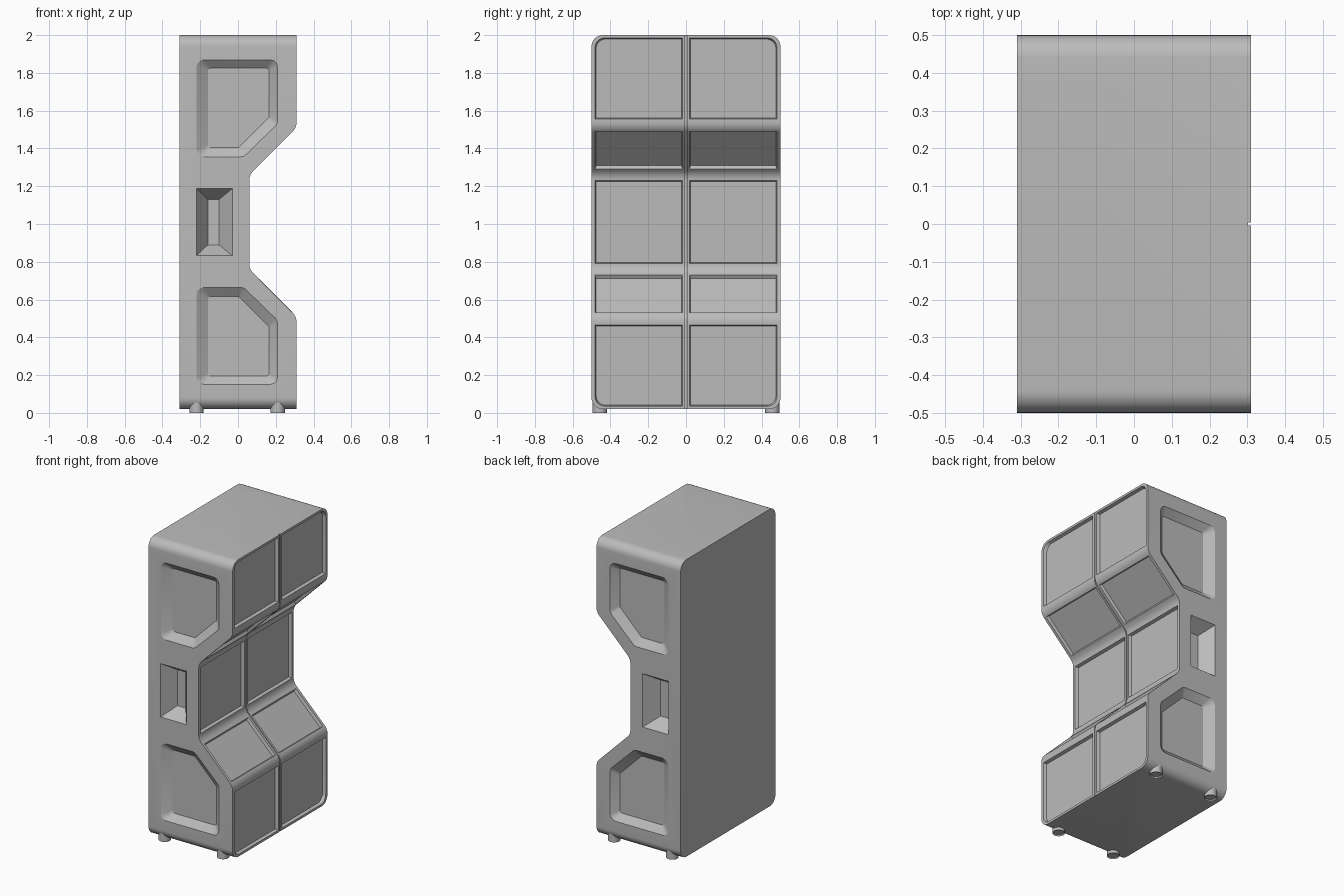
import bpy, bmesh
from math import cos, pi
from mathutils import Vector

if "Cube" in bpy.data.objects:
    bpy.data.objects.remove(bpy.data.objects["Cube"])

MID = 1.01  # mirror height of the cabinet

grey = bpy.data.materials.new("cabinet grey")
grey.use_nodes = True
colour = (0.5, 0.5, 0.5, 1)
grey.diffuse_color = colour
grey.node_tree.nodes["Principled BSDF"].inputs["Base Color"].default_value = colour


def fillet(corners, steps=6):
    """Round each (a, b, radius) corner of a polygon with an arc."""
    pts = []
    for i, (a, b, r) in enumerate(corners):
        p = Vector((a, b))
        if r == 0:
            pts.append(p)
            continue
        d0 = (Vector(corners[i - 1][:2]) - p).normalized()
        d1 = (Vector(corners[(i + 1) % len(corners)][:2]) - p).normalized()
        half = d0.angle(d1) / 2
        w, t = cos(pi / 2 - half), r * cos(half) / cos(pi / 2 - half)
        for k in range(steps + 1):
            s = k / steps
            f0, f1, f2 = (1 - s) ** 2, 2 * s * (1 - s) * w, s * s
            pts.append(((p + d0 * t) * f0 + p * f1 + (p + d1 * t) * f2) / (f0 + f1 + f2))
    return pts


def loft(bm, ring_a, ring_b):
    """Closed solid between two matching rings."""
    a = [bm.verts.new(p) for p in ring_a]
    b = [bm.verts.new(p) for p in ring_b]
    n = len(a)
    faces = [bm.faces.new(a), bm.faces.new(b[::-1])]
    for i in range(n):
        faces.append(bm.faces.new((a[i], b[i], b[(i + 1) % n], a[(i + 1) % n])))
    bmesh.ops.recalc_face_normals(bm, faces=faces)


def finish(bm, name):
    mesh = bpy.data.meshes.new(name)
    bm.to_mesh(mesh)
    bm.free()
    mesh.materials.append(grey)
    obj = bpy.data.objects.new(name, mesh)
    bpy.context.collection.objects.link(obj)
    return obj


def select(obj):
    bpy.ops.object.select_all(action='DESELECT')
    obj.select_set(True)
    bpy.context.view_layer.objects.active = obj


def boolean(obj, cutter, operation):
    select(obj)
    mod = obj.modifiers.new("cut", 'BOOLEAN')
    mod.object, mod.operation, mod.solver = cutter, operation, 'EXACT'
    bpy.ops.object.modifier_apply(modifier=mod.name)
    bpy.data.objects.remove(cutter)


def xz(points, y, dx=0):
    return [(p.x + dx, y, p.y) for p in points]


# Cabinet body: stepped side profile, trimmed by a rounded front outline
profile = fillet([(-0.31, 0.02, 0), (0.31, 0.02, 0), (0.31, 0.51, 0.07), (0.06, 0.76, 0.07),
                  (0.06, 1.26, 0.07), (0.31, 1.51, 0.07), (0.31, 2, 0), (-0.31, 2, 0)])
bm = bmesh.new()
loft(bm, xz(profile, -0.5), xz(profile, 0.5))
cabinet = finish(bm, "cabinet_body")

outline = fillet([(-0.5, 0.02, 0.06), (0.5, 0.02, 0.06), (0.5, 2, 0.06), (-0.5, 2, 0.06)], 8)
bm = bmesh.new()
loft(bm, [(-0.4, p.x, p.y) for p in outline], [(0.4, p.x, p.y) for p in outline])
boolean(cabinet, finish(bm, "outline_cutter"), 'INTERSECT')

# Side pockets: sloped recesses on both sides
bm = bmesh.new()
outer = [(-0.22, 1.87), (0.21, 1.87), (0.21, 1.53), (0.03, 1.355), (-0.22, 1.355)]
inner = [(-0.16, 1.825), (0.165, 1.825), (0.165, 1.565), (0.005, 1.405), (-0.16, 1.405)]
for side in (-1, 1):
    for flip in (-1, 1):
        rings = []
        for poly, r, y in ((outer, 0.04, 0.5005), (inner, 0.015, 0.46)):
            pts = fillet([(x, MID + flip * (z - MID), r) for x, z in poly], 3)
            rings.append(xz(pts, side * y))
        loft(bm, *rings)
    # Hand grip
    grip = [[(x0, side * y, MID - h), (x1, side * y, MID - h),
             (x1, side * y, MID + h), (x0, side * y, MID + h)]
            for x0, x1, h, y in ((-0.22, -0.03, 0.178, 0.5005), (-0.16, -0.10, 0.12, 0.41))]
    loft(bm, *grip)
boolean(cabinet, finish(bm, "pocket_cutter"), 'DIFFERENCE')

# Recessed door panels, two columns following the profile
bm = bmesh.new()
panels = [((0.31, 0.035), (0.31, 0.465)), ((0.29, 0.53), (0.09, 0.73)), ((0.06, 0.79), (0.06, 1.23)),
          ((0.09, 1.29), (0.29, 1.49)), ((0.31, 1.555), (0.31, 1.985))]
for i, (low, high) in enumerate(panels):
    start = Vector((low[0], 0, low[1]))
    along = Vector((high[0], 0, high[1])) - start
    length = along.length
    along.normalize()
    normal = Vector((0, 1, 0)).cross(along)
    r_low, r_high = (0.05 if i == 0 else 0), (0.05 if i == 4 else 0)
    for side in (-1, 1):
        rings = []
        for gap, depth in ((0, 0.001), (0.006, -0.02)):
            pts = fillet([(0.018 + gap, gap, 0), (0.482 - gap, gap, r_low),
                          (0.482 - gap, length - gap, r_high), (0.018 + gap, length - gap, 0)])
            rings.append([start + along * p.y + normal * depth + Vector((0, side * p.x, 0))
                          for p in pts])
        loft(bm, *rings)
# Seam between the columns
front = [p for p in profile if p.x > 0]
front[0], front[-1] = Vector((0.31, -0.1)), Vector((0.31, 2.1))
for y0, y1 in ((-0.004, 0.004),):
    band = [(p.x - 0.008, p.y) for p in front] + [(0.5, 2.1), (0.5, -0.1)]
    loft(bm, [(x, y0, z) for x, z in band], [(x, y1, z) for x, z in band])
boolean(cabinet, finish(bm, "panel_cutter"), 'DIFFERENCE')
select(cabinet)
bpy.ops.object.shade_smooth_by_angle(angle=pi / 7)

# Feet: short round posts with a dished underside
for x, end in ((-0.22, "back"), (0.21, "front")):
    for y, side in ((-0.457, "right"), (0.457, "left")):
        bm = bmesh.new()
        bmesh.ops.create_cone(bm, cap_ends=True, segments=24, radius1=0.038, radius2=0.038, depth=0.07)
        bmesh.ops.translate(bm, verts=bm.verts, vec=(x, y, 0.035))
        base = [f for f in bm.faces if f.normal.z < -0.9]
        bmesh.ops.inset_region(bm, faces=base, thickness=0.006, depth=-0.008)
        foot = finish(bm, f"foot_{end}_{side}")
        select(foot)
        bpy.ops.object.shade_smooth_by_angle(angle=pi / 6)
